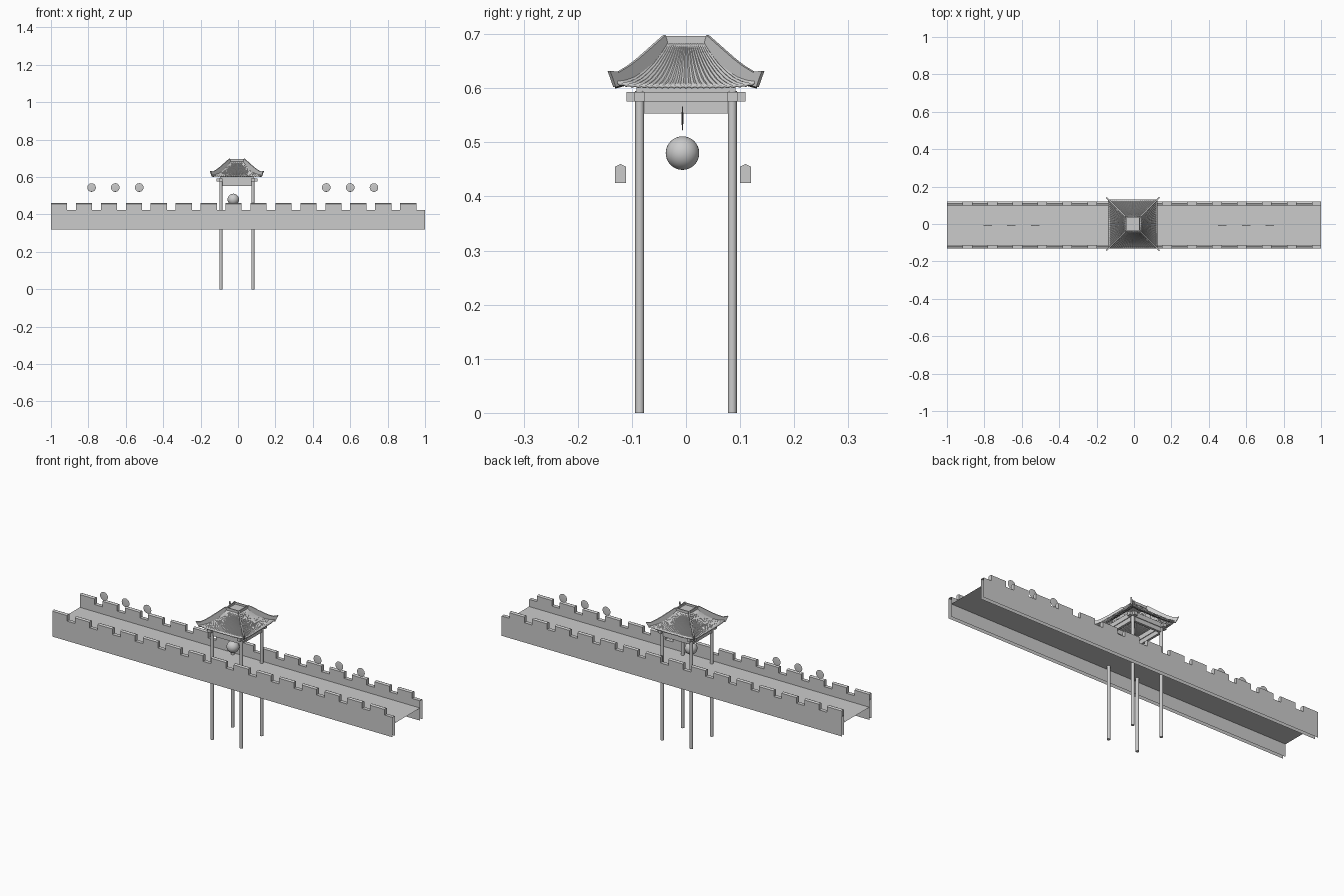
import bpy, bmesh, math
from mathutils import Vector

if "Cube" in bpy.data.objects:
    bpy.data.objects.remove(bpy.data.objects["Cube"])

grey = bpy.data.materials.new("stone_grey")
grey.diffuse_color = (0.6, 0.6, 0.6, 1)
grey.use_nodes = True
grey.node_tree.nodes["Principled BSDF"].inputs["Base Color"].default_value = grey.diffuse_color
CX = -0.006            # pavilion centre
BX, BY = -0.028, -0.0055   # bell and walkway centre

def finish(name, bm, smooth=False):
    me = bpy.data.meshes.new(name)
    bm.to_mesh(me)
    bm.free()
    me.materials.append(grey)
    ob = bpy.data.objects.new(name, me)
    bpy.context.collection.objects.link(ob)
    if smooth:
        bpy.context.view_layer.objects.active = ob
        ob.select_set(True)
        bpy.ops.object.shade_smooth_by_angle(angle=math.radians(40))
        ob.select_set(False)
    return ob

def face(bm, pts):
    return bm.faces.new([bm.verts.new(p) for p in pts])

def add_box(bm, x0, x1, y0, y1, z0, z1):
    vs = bmesh.ops.create_cube(bm, size=1)["verts"]
    for v in vs:
        v.co = Vector((x0 if v.co.x < 0 else x1, y0 if v.co.y < 0 else y1, z0 if v.co.z < 0 else z1))

# Walkway deck
bm = bmesh.new()
face(bm, [(-1, BY - .1055, .387), (1, BY - .1055, .387), (1, BY + .1055, .387), (-1, BY + .1055, .387)])
finish("walkway_deck", bm)

# Parapet walls: open-ended sheets with battlements
for side, name in ((-1, "front_parapet"), (1, "back_parapet")):
    bm = bmesh.new()
    yo, yi = BY + side * .1255, BY + side * .1055
    ym = (yo + yi) / 2
    for y in (yo, yi):
        face(bm, [(-1, y, .32), (1, y, .32), (1, y, .425), (-1, y, .425)])
    step = 2 / 15
    for i in range(15):
        x0 = -1 + i * step
        x1, x2 = x0 + .0867, x0 + step
        face(bm, [(x1, yo, .425), (x2, yo, .425), (x2, yi, .425), (x1, yi, .425)])
        prof = [(yo, .425), (yo, .455), (ym, .46), (yi, .455), (yi, .425)]
        for x in (x0, x1):
            face(bm, [(x, y, z) for y, z in prof])
        for a, b in zip(prof, prof[1:]):
            face(bm, [(x0, *a), (x1, *a), (x1, *b), (x0, *b)])
    bmesh.ops.remove_doubles(bm, verts=bm.verts, dist=1e-5)
    bmesh.ops.recalc_face_normals(bm, faces=bm.faces)
    finish(name, bm)

# Four posts
bm = bmesh.new()
for sx in (-1, 1):
    for sy in (-1, 1):
        vs = bmesh.ops.create_cone(bm, cap_ends=True, segments=20, radius1=.0083, radius2=.0083, depth=.595)["verts"]
        bmesh.ops.translate(bm, verts=vs, vec=(CX + sx * .0855, sy * .0855, .2975))
finish("posts", bm, True)

# Tie beams: long crossing beams, lower rails, and top plates
bm = bmesh.new()
for s in (-1, 1):
    c = s * .0855
    for h, t, z0, z1 in ((.11, .0095, .575, .593), (.078, .006, .553, .575), (.09, .006, .593, .602)):
        add_box(bm, CX - h, CX + h, c - t, c + t, z0, z1)
        add_box(bm, CX + c - t, CX + c + t, -h, h, z0, z1)
finish("tie_beams", bm)

# Curved tiled roof: one ribbed panel turned four times
prof = [(.036, .685), (.05, .664), (.067, .644), (.084, .628), (.1, .616), (.117, .608), (.132, .604)]
ridge = [(.04, .698), (.056, .684), (.074, .668), (.09, .654), (.107, .641), (.125, .630), (.1425, .632)]
N = 48
bm = bmesh.new()
for q in range(4):
    ca, sa = round(math.cos(q * math.pi / 2)), round(math.sin(q * math.pi / 2))
    rows = []
    for k, (r, z) in enumerate(prof):
        row = []
        for i in range(N + 1):
            u = 2 * i / N - 1
            x, y = u * r, -r
            h = z + .008 * (k / 6) ** 2 * abs(u) ** 6 + (.0025 if i % 2 else 0)
            row.append(bm.verts.new((CX + x * ca - y * sa, x * sa + y * ca, h)))
        rows.append(row)
    for a, b in zip(rows, rows[1:]):
        for i in range(N):
            bm.faces.new((a[i], b[i], b[i + 1], a[i + 1]))
bmesh.ops.remove_doubles(bm, verts=bm.verts, dist=1e-5)
roof = finish("roof_tiles", bm, True)
mod = roof.modifiers.new("thickness", "SOLIDIFY")
mod.thickness = .005

# Hip ridges with upturned tips
bm = bmesh.new()
t = .0035
for sx in (-1, 1):
    for sy in (-1, 1):
        off = Vector((sx, -sy, 0)) * t
        rings = []
        for (r, z), (rt, zt) in zip(prof, ridge):
            lo = Vector((CX + sx * r, sy * r, z - .002))
            hi = Vector((CX + sx * rt, sy * rt, zt))
            d = off * .7
            rings.append([bm.verts.new(p) for p in (lo - d, lo + d, hi + d, hi - d)])
        for a, b in zip(rings, rings[1:]):
            for j in range(4):
                bm.faces.new((a[j], a[(j + 1) % 4], b[(j + 1) % 4], b[j]))
        bm.faces.new(rings[0])
        bm.faces.new(rings[-1])
bmesh.ops.recalc_face_normals(bm, faces=bm.faces)
finish("hip_ridges", bm)

# Flat roof top with a raised rim
bm = bmesh.new()
add_box(bm, CX - .037, CX + .037, -.037, .037, .681, .686)
for s in (-1, 1):
    a, b = sorted((s * .034, s * .039))
    add_box(bm, CX - .039, CX + .039, a, b, .682, .696)
    add_box(bm, CX + a, CX + b, -.039, .039, .682, .696)
finish("roof_cap", bm)

# Hanging ball
bm = bmesh.new()
vs = bmesh.ops.create_uvsphere(bm, u_segments=32, v_segments=16, radius=.031)["verts"]
bmesh.ops.translate(bm, verts=vs, vec=(BX + .003, BY - .001, .48))
finish("ball", bm, True)

# Floating thin round discs
bm = bmesh.new()
for s in (-1, 1):
    for d in (.5, .628, .755):
        vs = bmesh.ops.create_uvsphere(bm, u_segments=24, v_segments=12, radius=.023)["verts"]
        for v in vs:
            v.co = Vector((BX + s * d + v.co.x, BY - .001 + v.co.y * .07, .544 + v.co.z))
finish("discs", bm, True)
